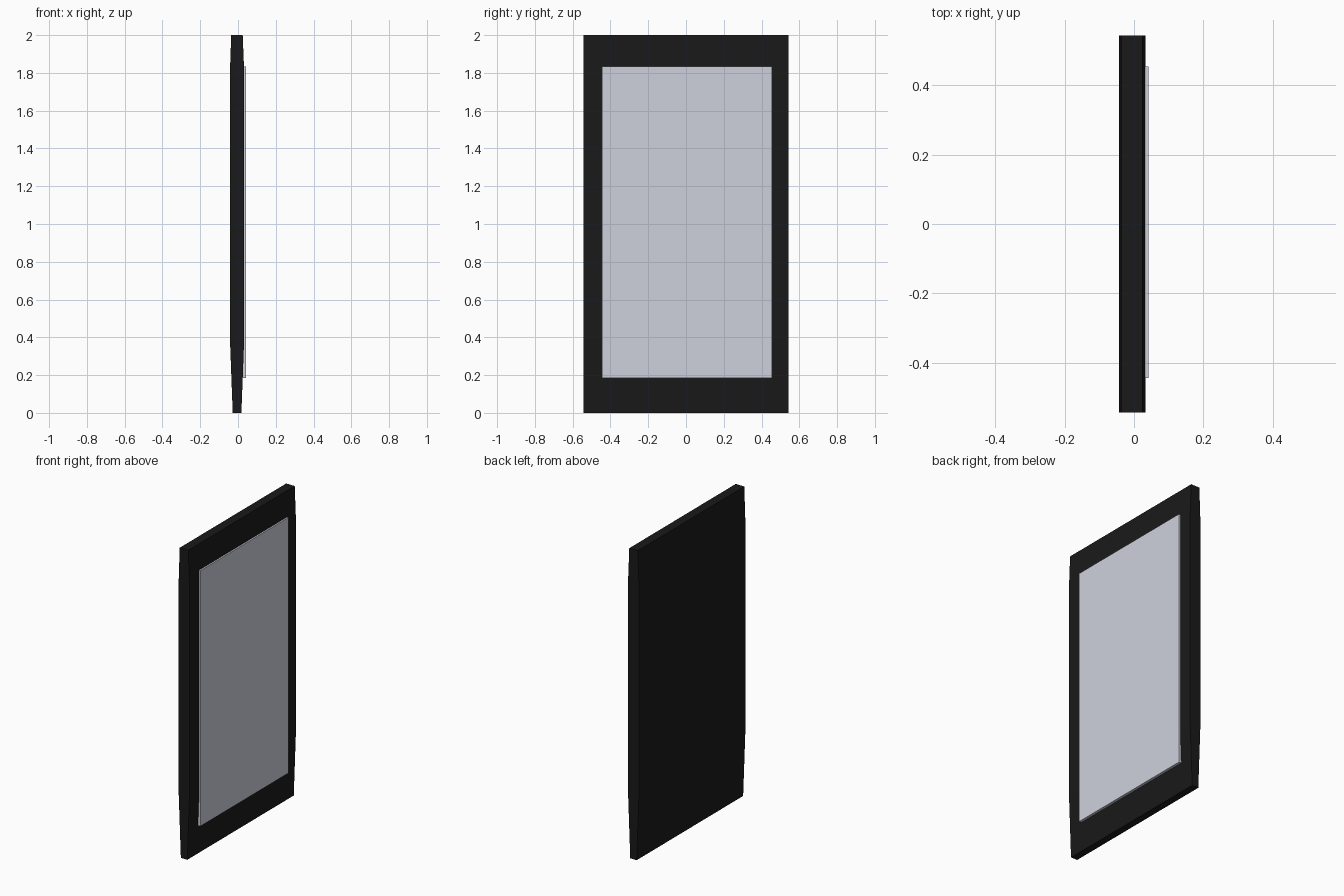
import bpy, bmesh

if "Cube" in bpy.data.objects:
    bpy.data.objects.remove(bpy.data.objects["Cube"])


def material(name, color):
    m = bpy.data.materials.new(name)
    m.diffuse_color = (*color, 1)
    m.use_nodes = True
    m.node_tree.nodes["Principled BSDF"].inputs["Base Color"].default_value = m.diffuse_color
    return m


def extrude_profile(name, profile, y0, y1, mat):
    """Extrude a closed (x, z) profile along y."""
    bm = bmesh.new()
    face = bm.faces.new([bm.verts.new((x, y0, z)) for x, z in profile])
    ext = bmesh.ops.extrude_face_region(bm, geom=[face])
    moved = [v for v in ext["geom"] if isinstance(v, bmesh.types.BMVert)]
    bmesh.ops.translate(bm, vec=(0, y1 - y0, 0), verts=moved)
    bmesh.ops.recalc_face_normals(bm, faces=bm.faces)
    mesh = bpy.data.meshes.new(name)
    bm.to_mesh(mesh)
    bm.free()
    mesh.materials.append(mat)
    obj = bpy.data.objects.new(name, mesh)
    bpy.context.collection.objects.link(obj)
    return obj


black = material("black_casing", (0.01, 0.01, 0.01))
pale = material("pale_glass", (0.62, 0.64, 0.72))

# Casing: slab tapering toward the top and the bottom
casing = [(-0.028, 0), (0.018, 0), (0.033, 0.40), (0.033, 1.80),
          (0.025, 2.0), (-0.036, 2.0), (-0.043, 1.80), (-0.043, 0.40)]
extrude_profile("casing", casing, -0.543, 0.543, black)

# Screen: thin panel set into the +x face
screen = [(0.022, 0.185), (0.042, 0.185), (0.042, 1.835), (0.022, 1.835)]
extrude_profile("screen", screen, -0.444, 0.454, pale)
